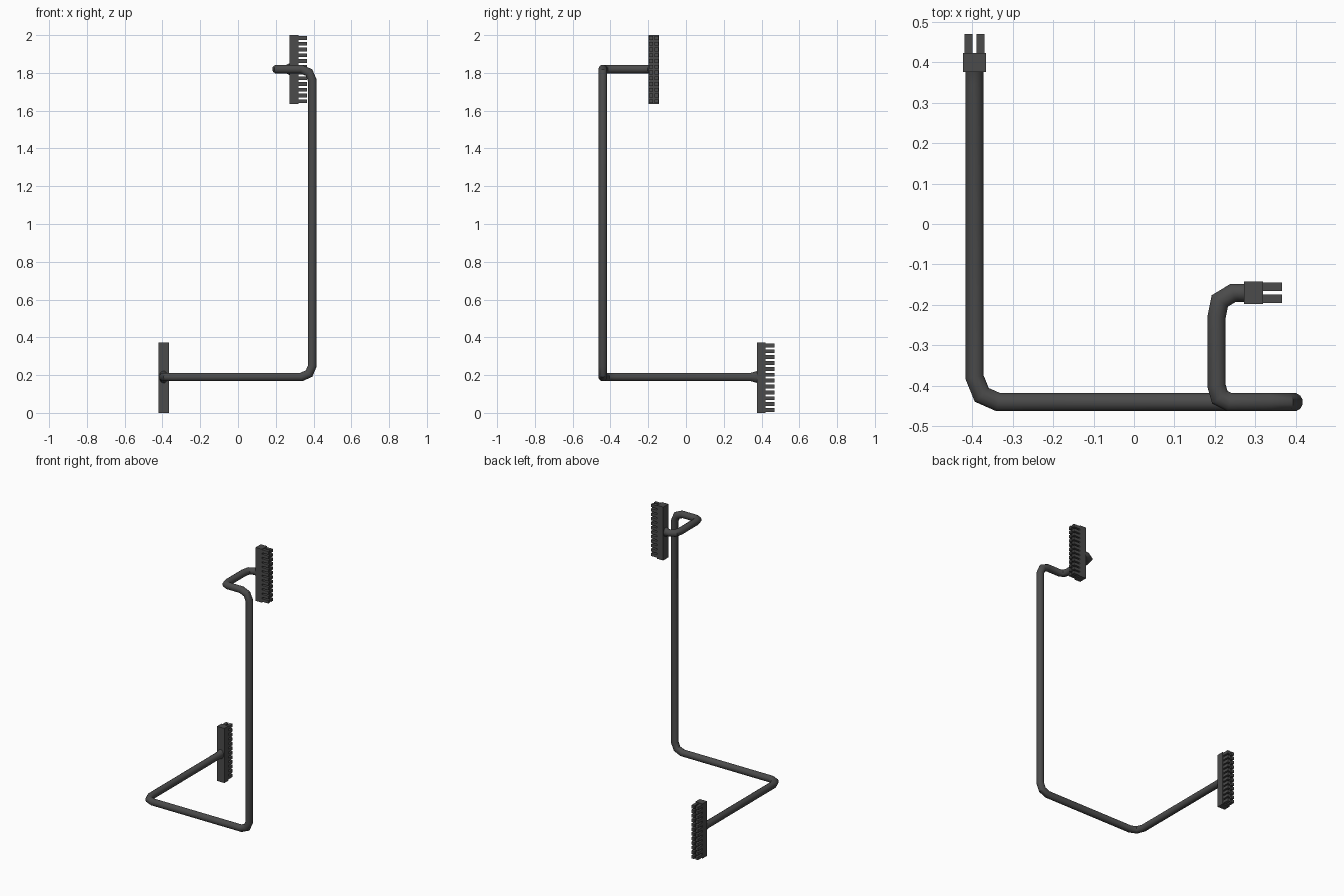
import bpy, bmesh, math
from mathutils import Vector, Matrix

if "Cube" in bpy.data.objects:
    bpy.data.objects.remove(bpy.data.objects["Cube"])

mat = bpy.data.materials.new("dark_plastic")
mat.diffuse_color = (0.07, 0.07, 0.07, 1)
mat.use_nodes = True
mat.node_tree.nodes["Principled BSDF"].inputs["Base Color"].default_value = mat.diffuse_color


def make_object(name, bm):
    bmesh.ops.recalc_face_normals(bm, faces=bm.faces)
    mesh = bpy.data.meshes.new(name)
    bm.to_mesh(mesh)
    bm.free()
    mesh.materials.append(mat)
    obj = bpy.data.objects.new(name, mesh)
    bpy.context.collection.objects.link(obj)
    return obj


def tube(name, path, radius, sides=12):
    """Sweep a circle along the path with mitred joints; both ends flare in z."""
    pts = [Vector(p) for p in path]
    dirs = [(b - a).normalized() for a, b in zip(pts, pts[1:])]
    bm = bmesh.new()
    side = Vector((1, 0, 0))
    up = Vector((0, 0, 1))
    angles = [2 * math.pi * (i + 0.5) / sides for i in range(sides)]
    ring = [pts[0] + radius * (side * math.cos(a) + up * math.sin(a)) for a in angles]
    rings = [ring]
    for i in range(1, len(pts)):
        d = dirs[i - 1]
        n = (d + dirs[i]).normalized() if i < len(dirs) else d
        # slide each corner along the segment on to the mitre plane
        ring = [p + d * ((pts[i] - p).dot(n) / d.dot(n)) for p in ring]
        rings.append(ring)
    for ring, centre in ((rings[0], pts[0]), (rings[-1], pts[-1])):
        for p in ring:
            p.z = centre.z + (p.z - centre.z) * 1.4
    loops = [[bm.verts.new(p) for p in ring] for ring in rings]
    for a, b in zip(loops, loops[1:]):
        for i in range(sides):
            j = (i + 1) % sides
            bm.faces.new((a[i], a[j], b[j], b[i]))
    bm.faces.new(loops[0])
    bm.faces.new(loops[-1])
    return make_object(name, bm)


def add_box(bm, centre, size):
    bmesh.ops.create_cube(bm, size=1, matrix=Matrix.Translation(centre)
                          @ Matrix.Diagonal((*size, 1)))


def connector(name, location, turn, height, rows=12):
    """Housing with two columns of pins pointing along local +y."""
    body = bmesh.new()
    add_box(body, (0, 0.0235, 0), (0.056, 0.047, height))
    pins = bmesh.new()
    pitch = height / rows
    for r in range(rows):
        z = (r - (rows - 1) / 2) * pitch
        for x in (-0.0147, 0.0147):
            add_box(pins, (x, 0.0705, z), (0.0205, 0.047, pitch * 0.66))
    for obj in (make_object(name + "_housing", body), make_object(name + "_pins", pins)):
        obj.location = location
        obj.rotation_euler.z = turn


# cable: lower run, corner, upright, hook at the top
cx, cy, lo, hi = 0.394, -0.44, 0.19, 1.82
path = [
    (-cx, 0.376, lo), (-cx, 0.345, lo),
    (-cx, -0.378, lo), (-0.376, -0.422, lo), (-0.335, cy, lo),
    (0.335, cy, lo), (0.376, cy, lo + 0.018), (cx, cy, lo + 0.06),
    (cx, cy, hi - 0.06), (0.376, cy, hi - 0.018), (0.335, cy, hi),
    (0.236, cy, hi), (0.212, -0.428, hi), (0.204, -0.4, hi),
    (0.204, -0.23, hi), (0.212, -0.19, hi), (0.245, -0.17, hi),
    (0.256, -0.17, hi), (0.273, -0.17, hi),
]
cable = tube("cable", path, 0.0232)
bpy.context.view_layer.objects.active = cable
cable.select_set(True)
bpy.ops.object.shade_smooth_by_angle(angle=math.radians(35))

# connectors at both ends
connector("lower_connector", (-cx, 0.375, 0.1865), 0, 0.373)
connector("upper_connector", (0.272, -0.17, 1.8175), -math.pi / 2, 0.365)
